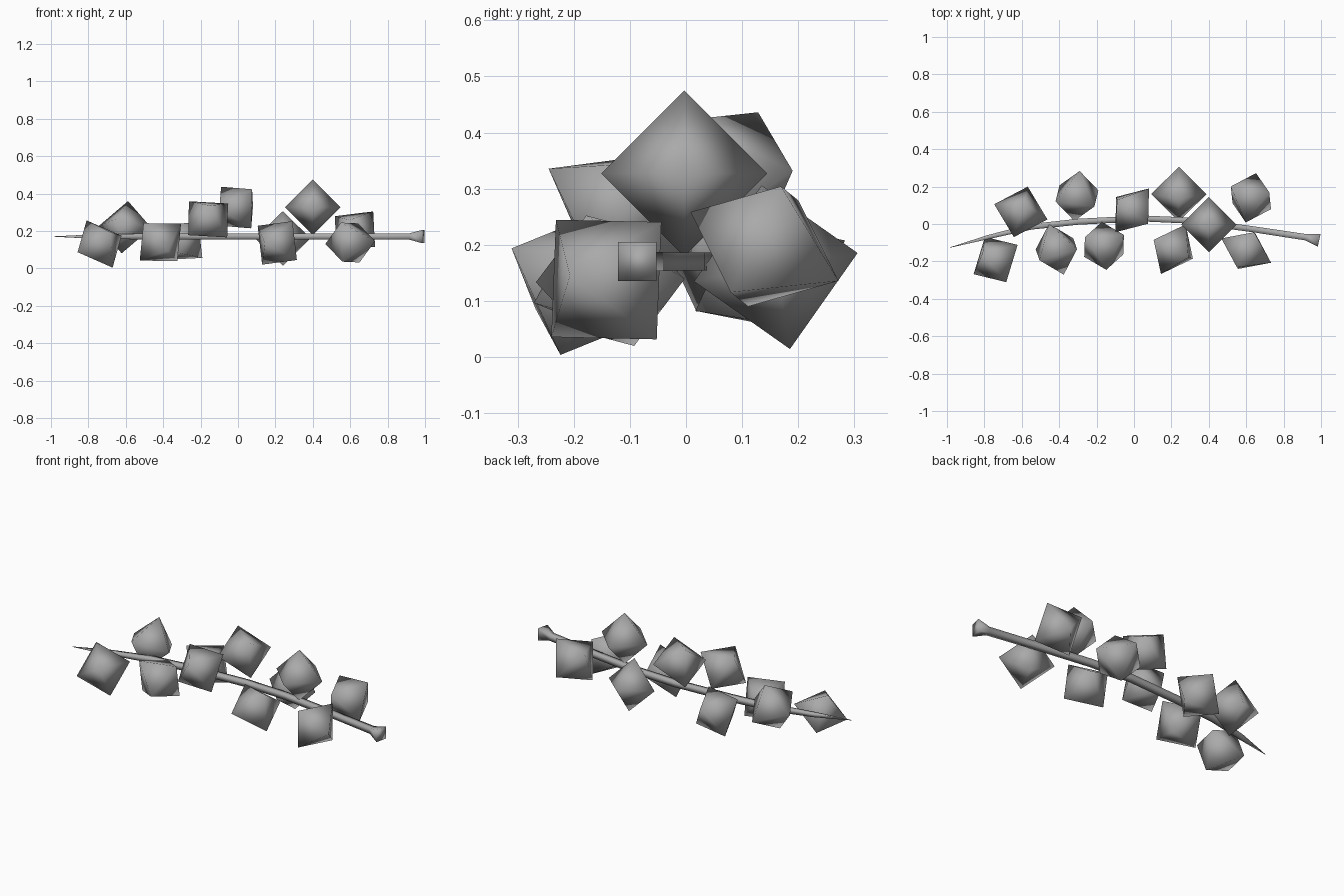
import bpy, bmesh
from mathutils import Vector

if "Cube" in bpy.data.objects:
    bpy.data.objects.remove(bpy.data.objects["Cube"])

# Mid-grey surface shared by every part
grey = bpy.data.materials.new("dark_grey")
grey.diffuse_color = (0.4, 0.4, 0.4, 1)
grey.use_nodes = True
grey.node_tree.nodes["Principled BSDF"].inputs["Base Color"].default_value = grey.diffuse_color


def finish(bm, name):
    bmesh.ops.recalc_face_normals(bm, faces=bm.faces)
    for f in bm.faces:
        f.smooth = True
    me = bpy.data.meshes.new(name)
    bm.to_mesh(me)
    bm.free()
    me.materials.append(grey)
    ob = bpy.data.objects.new(name, me)
    bpy.context.collection.objects.link(ob)
    return ob


def berry(index, centre, a, b, r=0.148):
    """Eight-sided low-poly berry, turned so two of its tips point along a and b."""
    a = Vector(a).normalized()
    b = Vector(b)
    b = (b - a * b.dot(a)).normalized()
    c = a.cross(b)
    bm = bmesh.new()
    tips = [[bm.verts.new(v * s * r) for s in (1, -1)] for v in (a, b, c)]
    for p in tips[0]:
        for q in tips[1]:
            for t in tips[2]:
                bm.faces.new((p, q, t))
    finish(bm, f"berry_{index}").location = centre


def stem(path, z):
    """Square twig through (x, y, half width) stations."""
    bm = bmesh.new()
    rings = []
    for i, (x, y, h) in enumerate(path):
        p, n = path[max(i - 1, 0)], path[min(i + 1, len(path) - 1)]
        d = Vector((n[0] - p[0], n[1] - p[1], 0)).normalized()
        side = Vector((-d.y, d.x, 0)) * h
        up = Vector((0, 0, h))
        o = Vector((x, y, z))
        rings.append([bm.verts.new(o + side * s + up * t)
                      for s, t in ((1, 1), (-1, 1), (-1, -1), (1, -1))])
    for r0, r1 in zip(rings, rings[1:]):
        for k in range(4):
            j = (k + 1) % 4
            bm.faces.new((r0[k], r0[j], r1[j], r1[k]))
    bm.faces.new(rings[0])
    bm.faces.new(rings[-1])
    finish(bm, "stem")


# Bowed twig: pointed at the left, flared cut end at the right
stem([(-0.985, -0.126, 0.001), (-0.78, -0.07, 0.011), (-0.55, -0.015, 0.015),
      (-0.3, 0.012, 0.016), (0.04, 0.03, 0.016), (0.3, 0.018, 0.016),
      (0.65, -0.03, 0.016), (0.92, -0.071, 0.017), (0.99, -0.087, 0.035)], 0.17)

# Berries: centre and two tip directions
berries = [
    ((-0.74, -0.19, 0.13), (0.78, 0.52, 0.29), (-0.42, 0.26, 0.87)),
    ((-0.605, 0.065, 0.22), (0.25, 0.91, -0.33), (0.92, -0.34, 0.0)),
    ((-0.415, -0.135, 0.14), (0.74, 0.0, 0.66), (-0.54, -0.39, 0.73)),
    ((-0.305, 0.15, 0.145), (0.77, 0.2, -0.6), (0.09, 0.9, 0.43)),
    ((-0.16, -0.117, 0.262), (-0.69, 0.31, 0.65), (0.73, 0.39, 0.56)),
    ((-0.01, 0.073, 0.325), (-0.55, 0.38, 0.76), (0.59, 0.8, 0.07)),
    ((0.21, -0.135, 0.136), (-0.71, 0.34, 0.62), (0.53, -0.28, 0.8)),
    ((0.24, 0.16, 0.16), (1, 0, 0), (0, 0.98, 0.17)),
    ((0.40, -0.003, 0.327), (1, 0, 0), (0, 1, 0)),
    ((0.625, 0.14, 0.197), (0.18, 0.86, -0.4), (0.66, 0.2, 0.72)),
    ((0.60, -0.142, 0.138), (0.9, -0.44, 0.05), (0.25, 0.68, 0.69)),
]
for i, (centre, a, b) in enumerate(berries, 1):
    berry(i, centre, a, b)
